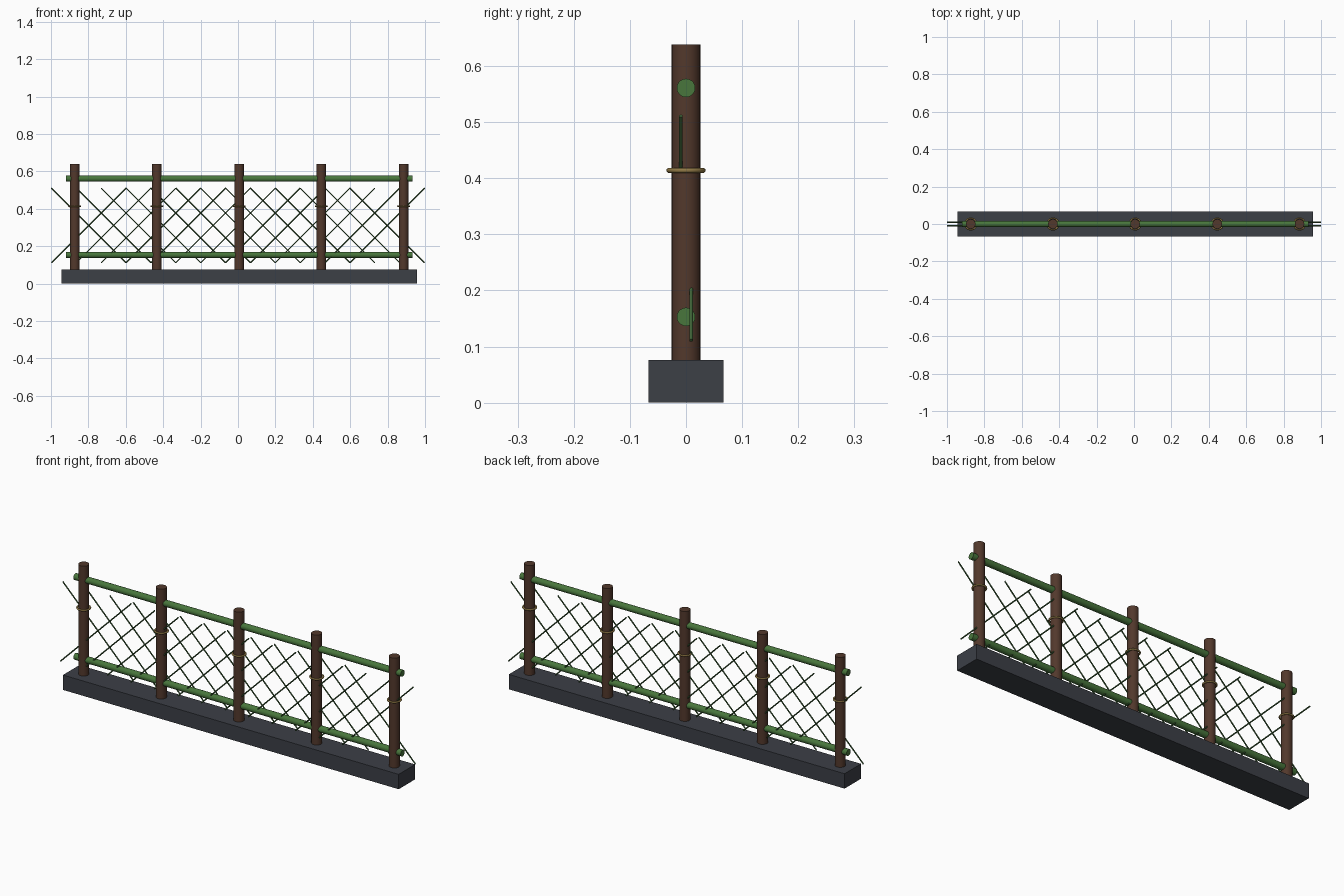
import bpy
from math import radians
from mathutils import Vector

if "Cube" in bpy.data.objects:
    bpy.data.objects.remove(bpy.data.objects["Cube"])

CX = 0.006  # base, posts and rails share this centre


def material(name, rgb):
    m = bpy.data.materials.new(name)
    m.diffuse_color = (*rgb, 1)
    m.use_nodes = True
    m.node_tree.nodes["Principled BSDF"].inputs["Base Color"].default_value = m.diffuse_color
    return m


STONE = material("stone", (0.045, 0.05, 0.062))
WOOD = material("dark_wood", (0.085, 0.04, 0.025))
BAMBOO = material("bamboo", (0.065, 0.18, 0.045))
SLAT = material("thin_bamboo", (0.05, 0.13, 0.04))
ROPE = material("rope", (0.28, 0.19, 0.06))


def finish(name, mat, smooth=True):
    ob = bpy.context.object
    ob.name = name
    ob.data.materials.append(mat)
    if smooth:
        bpy.ops.object.shade_smooth_by_angle(angle=radians(40))
    return ob


def rod(name, a, b, r, sides, mat):
    a, b = Vector(a), Vector(b)
    d = b - a
    bpy.ops.mesh.primitive_cylinder_add(
        vertices=sides, radius=r, depth=d.length, location=(a + b) / 2,
        rotation=d.to_track_quat('Z', 'Y').to_euler())
    return finish(name, mat)


# Stone base
bpy.ops.mesh.primitive_cube_add(size=1, location=(CX, 0, 0.038))
bpy.context.object.scale = (1.9, 0.133, 0.076)
bpy.ops.object.transform_apply(location=False, rotation=False, scale=True)
finish("base", STONE, smooth=False)

# Posts with rope rings
for i in range(5):
    x = CX + (i - 2) * 0.4395
    rod(f"post_{i + 1}", (x, 0, 0.07), (x, 0, 0.638), 0.0255, 24, WOOD)
    bpy.ops.mesh.primitive_torus_add(
        major_segments=32, minor_segments=10, major_radius=0.0305,
        minor_radius=0.0045, location=(x, 0, 0.414))
    finish(f"rope_ring_{i + 1}", ROPE)

# Horizontal rails
for name, z in (("lower_rail", 0.153), ("upper_rail", 0.561)):
    rod(name, (CX - 0.926, 0, z), (CX + 0.926, 0, z), 0.0165, 20, BAMBOO)

# Diagonal lattice: one layer rising, one falling
LOW, HIGH, RUN, COUNT = 0.111, 0.511, 0.4, 13
step = (2 * 0.998 - RUN) / (COUNT - 1)
for i in range(COUNT):
    x = -0.998 + i * step
    rod(f"rising_slat_{i + 1}", (x, -0.009, LOW), (x + RUN, -0.009, HIGH), 0.0033, 10, SLAT)
    rod(f"falling_slat_{i + 1}", (x, 0.009, HIGH), (x + RUN, 0.009, LOW), 0.0033, 10, SLAT)
